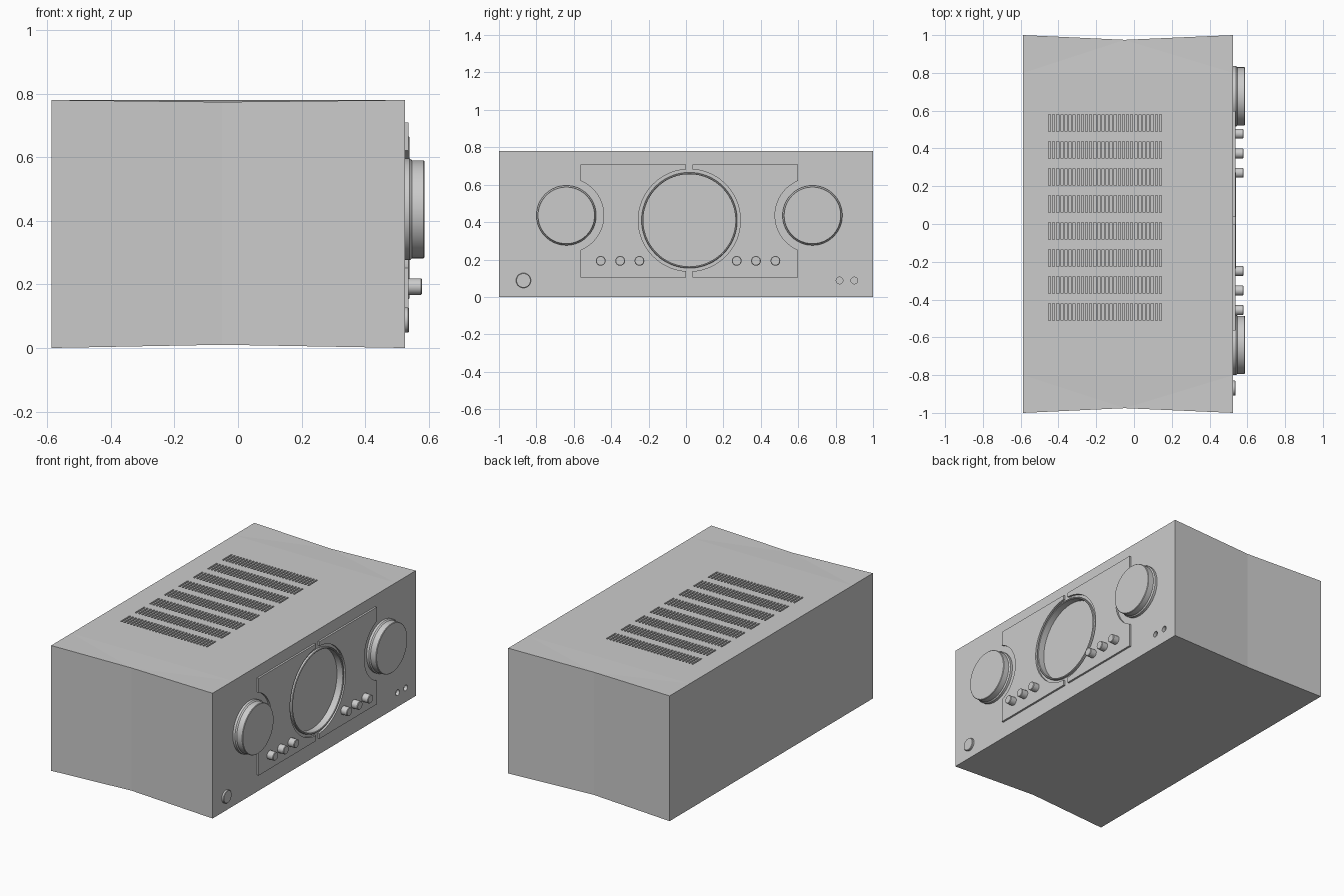
import bpy, bmesh, math

if "Cube" in bpy.data.objects:
    bpy.data.objects.remove(bpy.data.objects["Cube"])

FRONT = 0.525          # x of the control face
MID_Y, MID_Z = 0.018, 0.41   # centre of the control layout


def finish(name, bm, smooth=False, hide=False):
    bmesh.ops.remove_doubles(bm, verts=bm.verts, dist=1e-5)
    bmesh.ops.recalc_face_normals(bm, faces=bm.faces)
    me = bpy.data.meshes.new(name)
    bm.to_mesh(me)
    bm.free()
    ob = bpy.data.objects.new(name, me)
    bpy.context.collection.objects.link(ob)
    ob.hide_render = hide
    if hide:
        ob.hide_set(True)
    if smooth:
        bpy.ops.object.select_all(action='DESELECT')
        ob.select_set(True)
        bpy.context.view_layer.objects.active = ob
        bpy.ops.object.shade_smooth_by_angle(angle=math.radians(35))
    return ob


def lathe(bm, profile, y, z, n=64, closed=False):
    """Revolve (x, radius) points around an axis parallel to x."""
    rings = [[bm.verts.new((x, y + r * math.cos(2 * math.pi * i / n),
                            z + r * math.sin(2 * math.pi * i / n)))
              for i in range(n)] if r > 0 else [bm.verts.new((x, y, z))] * n
             for x, r in profile]
    pairs = list(zip(rings, rings[1:]))
    if closed:
        pairs.append((rings[-1], rings[0]))
    for a, b in pairs:
        for i in range(n):
            j = (i + 1) % n
            vs = list(dict.fromkeys((a[i], a[j], b[j], b[i])))
            bm.faces.new(vs)


def turned(name, profile, y, z, n=64, closed=False):
    bm = bmesh.new()
    lathe(bm, profile, y, z, n, closed)
    return finish(name, bm, smooth=True)


# Case: box with a slight waist half way along its depth
bm = bmesh.new()
sections = []
for x, half, low, edge_top in ((-0.587, 1.0, 0.0, 0.78), (-0.05, 0.975, 0.01, 0.774),
                               (FRONT, 1.0, 0.0, 0.78)):
    outline = [(-half, low), (half, low), (half, edge_top),
               (0.8, 0.78), (-0.8, 0.78), (-half, edge_top)]
    sections.append([bm.verts.new((x, y, z)) for y, z in outline])
for a, b in zip(sections, sections[1:]):
    for i in range(6):
        j = (i + 1) % 6
        bm.faces.new((a[i], a[j], b[j], b[i]))
bm.faces.new(sections[0])
bm.faces.new(sections[-1])
bmesh.ops.triangulate(bm, faces=[f for f in bm.faces if len(f.verts) == 4])
case = finish("case", bm)

# Cutter for the rows of top vent slots
bm = bmesh.new()
COLS, ROWS = 28, 8
for r in range(ROWS):
    for c in range(COLS):
        x = -0.447 + c * (0.587 / (COLS - 1))
        y = 0.534 - r * 0.1429
        slot = bmesh.ops.create_cube(bm, size=1)["verts"]
        bmesh.ops.scale(bm, vec=(0.011, 0.09, 0.06), verts=slot)
        bmesh.ops.translate(bm, vec=(x, y, 0.79), verts=slot)
vent_cutter = finish("vent_cutter", bm, hide=True)

# Cutter for the display recess and the two sockets
bm = bmesh.new()
lathe(bm, [(0.497, 0), (0.497, 0.25), (0.6, 0.25), (0.6, 0)], MID_Y, MID_Z)
for y in (0.821, 0.90):
    lathe(bm, [(0.505, 0), (0.505, 0.018), (0.6, 0.018), (0.6, 0)], y, 0.088, 24)
front_cutter = finish("front_cutter", bm, hide=True)

for cutter in (vent_cutter, front_cutter):
    mod = case.modifiers.new(cutter.name, 'BOOLEAN')
    mod.operation = 'DIFFERENCE'
    mod.solver = 'EXACT'
    mod.object = cutter

# Display bezel ring
turned("display_bezel", [(0.495, 0.256), (0.537, 0.256), (0.540, 0.253),
                         (0.540, 0.249), (0.537, 0.246), (0.495, 0.246)],
       MID_Y, MID_Z, 96, closed=True)


# Raised panels either side of the display, notched around display and knob
def arc(cy, cz, r, a0, a1, n=32):
    return [(cy + r * math.cos(a0 + (a1 - a0) * i / n),
             cz + r * math.sin(a0 + (a1 - a0) * i / n)) for i in range(n + 1)]


KNOB, KNOB_Z = 0.658, 0.436
OUT, GAP = 0.581, 0.018
TOP, BOTTOM = 0.709, 0.104
a = math.acos(GAP / 0.273)
b = math.acos((KNOB - OUT) / 0.2)
outline = [(OUT, TOP), (GAP, TOP)]
outline += arc(0, MID_Z, 0.273, a, -a)
outline += [(GAP, BOTTOM), (OUT, BOTTOM)]
outline += arc(KNOB, KNOB_Z, 0.2, math.pi + b, math.pi - b)

for side, label in ((-1, "left"), (1, "right")):
    bm = bmesh.new()
    face = bm.faces.new([bm.verts.new((FRONT - 0.003, MID_Y + side * y, z))
                         for y, z in outline])
    ext = bmesh.ops.extrude_face_region(bm, geom=[face], use_keep_orig=True)
    top = [v for v in ext["geom"] if isinstance(v, bmesh.types.BMVert)]
    bmesh.ops.translate(bm, vec=(0.015, 0, 0), verts=top)
    finish(label + "_panel", bm)

    # Large knob with a wider base collar
    turned(label + "_knob", [(0.52, 0), (0.52, 0.16), (0.540, 0.16), (0.548, 0.154),
                             (0.553, 0.154), (0.584, 0.154), (0.587, 0.151), (0.587, 0)],
           MID_Y + side * KNOB, KNOB_Z)

    # Three small push buttons
    for i, d in enumerate((0.26, 0.363, 0.467)):
        turned(f"{label}_button_{i + 1}",
               [(0.53, 0), (0.53, 0.026), (0.576, 0.026), (0.579, 0.023), (0.579, 0)],
               0.011 + side * d, 0.193, 32)

# Power button
turned("power_button", [(0.52, 0), (0.52, 0.04), (0.535, 0.04), (0.538, 0.037), (0.538, 0)],
       -0.869, 0.088, 32)
